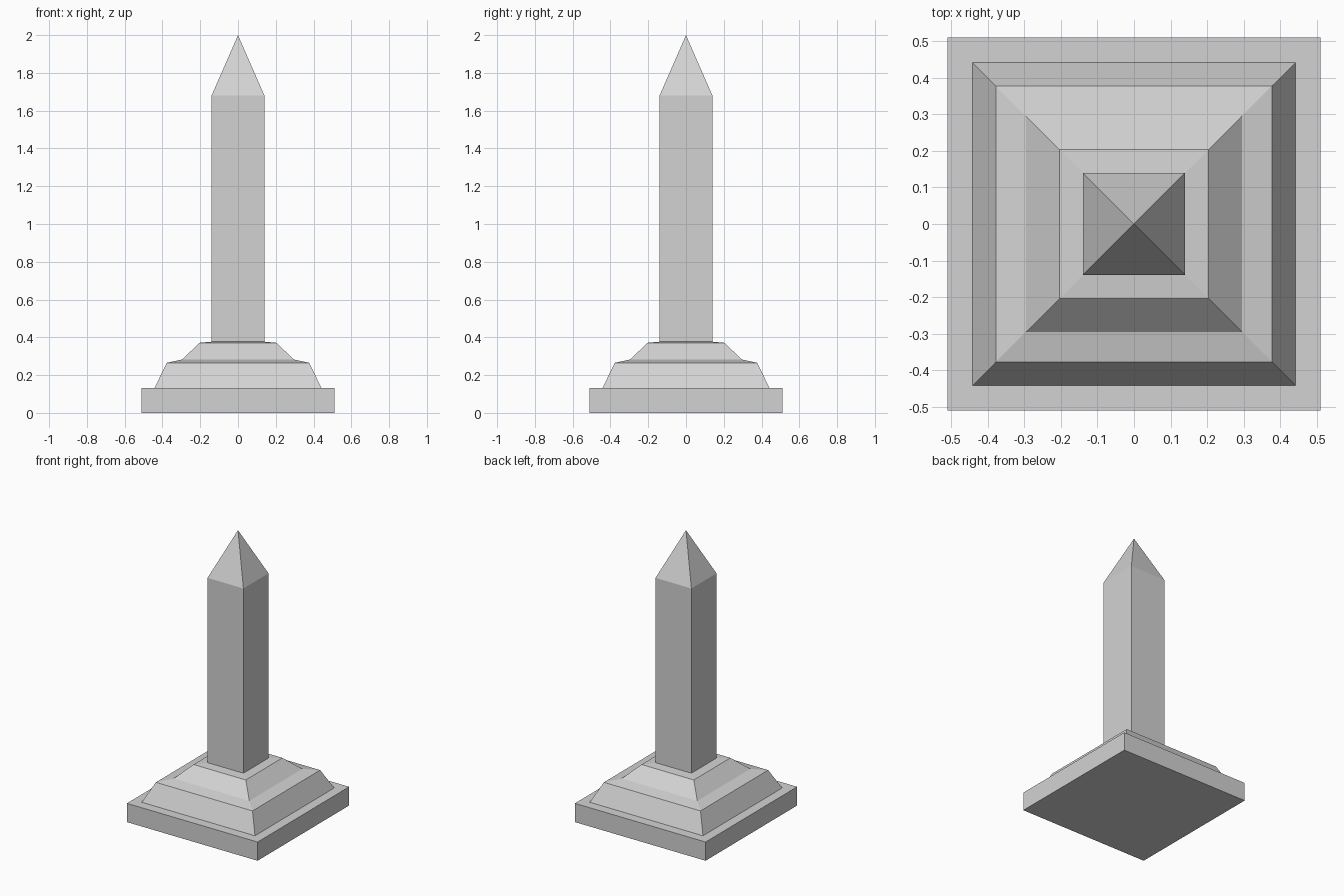
import bpy
import bmesh

cube = bpy.data.objects.get("Cube")
if cube:
    bpy.data.objects.remove(cube, do_unlink=True)

# Pale grey stone
stone = bpy.data.materials.new("pale_stone")
stone.use_nodes = True
colour = (0.65, 0.65, 0.65, 1.0)
stone.diffuse_color = colour
stone.node_tree.nodes["Principled BSDF"].inputs["Base Color"].default_value = colour


def square_tower(name, profile):
    """Stack square rings from (half width, height) pairs; zero width is a point."""
    bm = bmesh.new()
    rings = []
    for w, z in profile:
        if w == 0:
            rings.append([bm.verts.new((0, 0, z))] * 4)
        else:
            corners = ((-w, -w), (w, -w), (w, w), (-w, w))
            rings.append([bm.verts.new((x, y, z)) for x, y in corners])
    for low, high in zip(rings, rings[1:]):
        for i in range(4):
            j = (i + 1) % 4
            loop = [low[i], low[j], high[j], high[i]]
            bm.faces.new(list(dict.fromkeys(loop)))
    bm.faces.new(rings[0][::-1])
    if profile[-1][0] > 0:
        bm.faces.new(rings[-1])
    bmesh.ops.recalc_face_normals(bm, faces=bm.faces)
    mesh = bpy.data.meshes.new(name)
    bm.to_mesh(mesh)
    bm.free()
    mesh.materials.append(stone)
    obj = bpy.data.objects.new(name, mesh)
    bpy.context.collection.objects.link(obj)
    return obj


# Ground slab
square_tower("base_slab", [(0.51, 0), (0.51, 0.132)])

# Sloping stepped pedestal
square_tower("pedestal", [(0.442, 0.132), (0.377, 0.265), (0.295, 0.283),
                          (0.204, 0.371), (0.14, 0.377)])

# Shaft with pointed cap
square_tower("obelisk", [(0.14, 0.37), (0.14, 1.68), (0, 2)])
